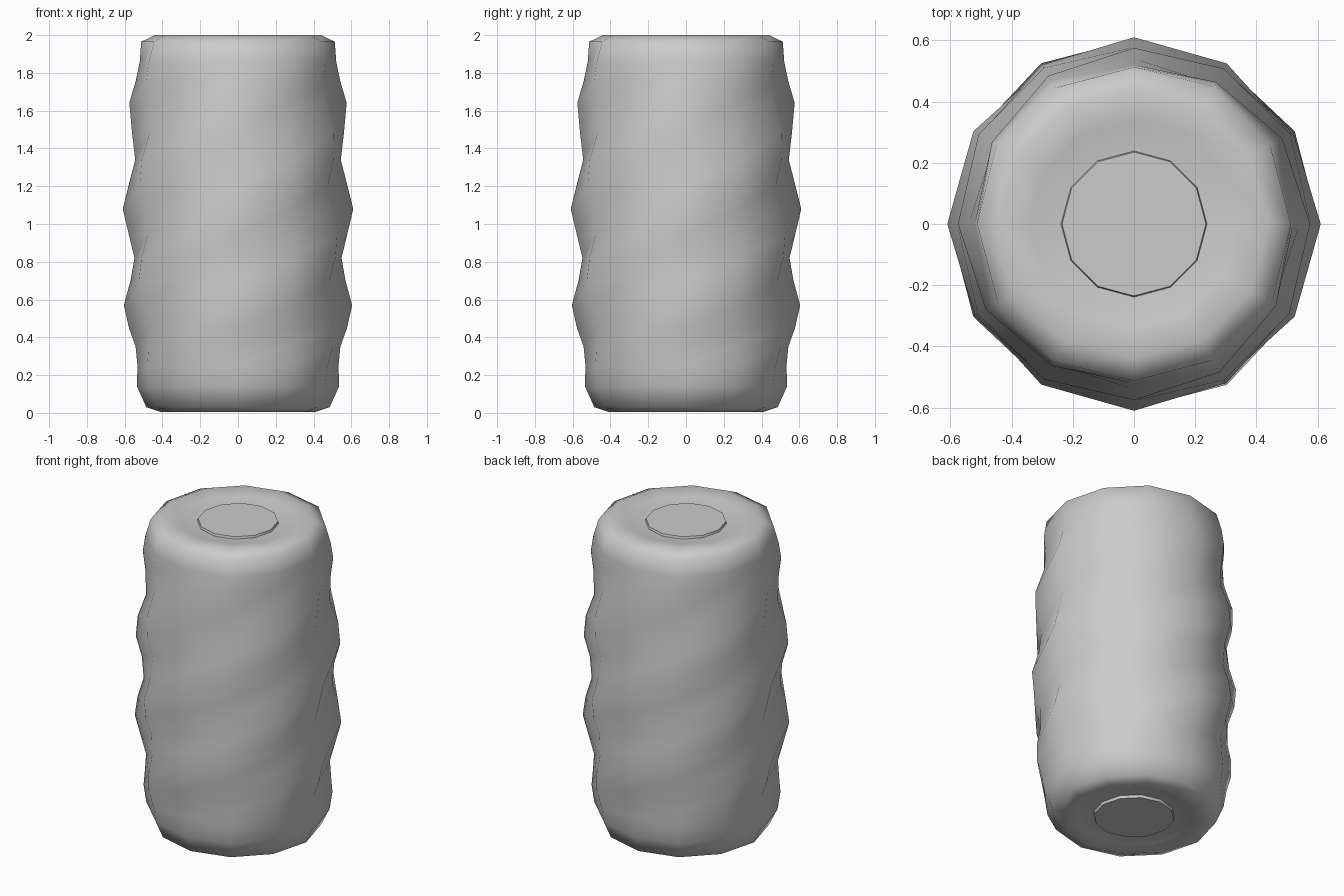
import bpy, bmesh
from math import cos, sin, pi, radians

if "Cube" in bpy.data.objects:
    bpy.data.objects.remove(bpy.data.objects["Cube"])

SIDES = 12
PERIOD = 0.54          # height between ridges on one column

# base radius and ridge strength at each height: (z, radius, ridge)
PROFILE = [(0.03, 0.485, 0.0), (0.14, 0.535, 0.004), (0.35, 0.555, 0.022),
           (0.57, 0.577, 0.029), (0.82, 0.578, 0.03), (1.08, 0.58, 0.03),
           (1.34, 0.572, 0.028), (1.64, 0.551, 0.025), (1.85, 0.535, 0.015),
           (1.965, 0.515, 0.004)]


def sample(z):
    for (z0, r0, a0), (z1, r1, a1) in zip(PROFILE, PROFILE[1:]):
        if z <= z1 + 1e-6:
            t = (z - z0) / (z1 - z0)
            return r0 + t * (r1 - r0), a0 + t * (a1 - a0)
    return PROFILE[-1][1:]


def body_radius(z, angle):
    r, amp = sample(z)
    return r + amp * cos(2 * pi * (z - 1.08) / PERIOD - 4 * angle)


def ring(bm, z, radius):
    verts = []
    for i in range(SIDES):
        a = 2 * pi * i / SIDES
        r = radius(z, a) if callable(radius) else radius
        verts.append(bm.verts.new((r * cos(a), r * sin(a), z)))
    return verts


def loft(name, rings, angle):
    bm = bmesh.new()
    loops = [ring(bm, z, r) for z, r in rings]
    for lo, hi in zip(loops, loops[1:]):
        for i in range(SIDES):
            j = (i + 1) % SIDES
            bm.faces.new((lo[i], lo[j], hi[j], hi[i]))
    bm.faces.new(list(reversed(loops[0])))
    bm.faces.new(loops[-1])
    bmesh.ops.recalc_face_normals(bm, faces=bm.faces)
    mesh = bpy.data.meshes.new(name)
    bm.to_mesh(mesh)
    bm.free()
    obj = bpy.data.objects.new(name, mesh)
    bpy.context.collection.objects.link(obj)
    bpy.ops.object.select_all(action='DESELECT')
    obj.select_set(True)
    bpy.context.view_layer.objects.active = obj
    bpy.ops.object.shade_smooth_by_angle(angle=radians(angle))
    return obj


# twisted-ridge barrel with rounded rims and dished ends
bottom = [(0.035, 0.24), (0.025, 0.34), (0.005, 0.41)]
sides = [(z, body_radius) for z in
         [0.03, 0.14, 0.25, 0.35, 0.45, 0.57, 0.70, 0.82, 0.94, 1.08,
          1.21, 1.34, 1.48, 1.64, 1.76, 1.86, 1.965]]
top = [(2.0, 0.44), (1.985, 0.34), (1.968, 0.24)]
loft("barrel", bottom + sides + top, 70)

# slightly raised end discs
loft("top_disc", [(1.95, 0.243), (1.982, 0.235)], 30)
loft("bottom_disc", [(0.018, 0.235), (0.05, 0.243)], 30)
